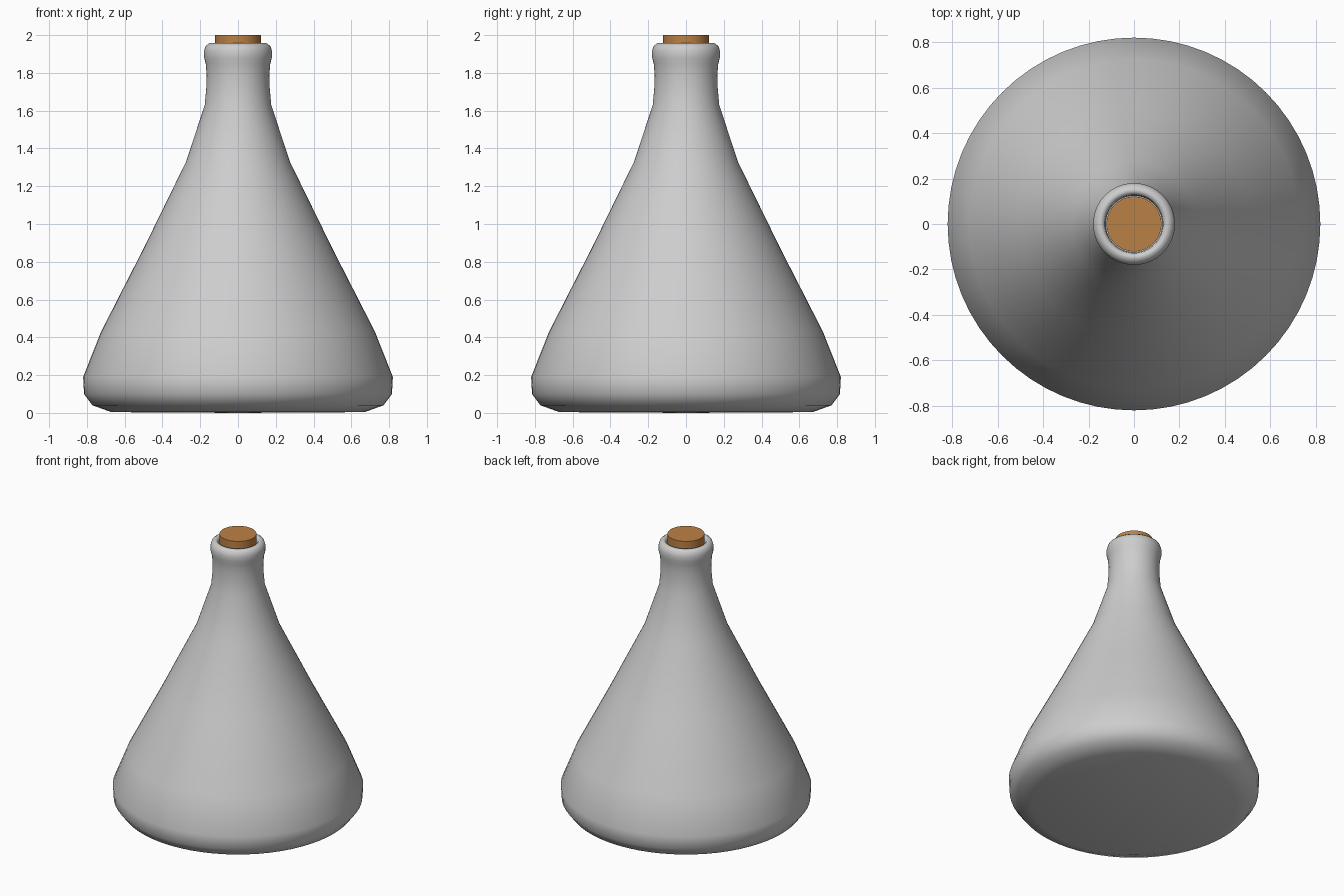
import bpy, bmesh, math

if "Cube" in bpy.data.objects:
    bpy.data.objects.remove(bpy.data.objects["Cube"])


def material(name, rgb):
    mat = bpy.data.materials.new(name)
    mat.diffuse_color = (*rgb, 1.0)
    mat.use_nodes = True
    mat.node_tree.nodes["Principled BSDF"].inputs["Base Color"].default_value = mat.diffuse_color
    return mat


def lathe(name, profile, mat, angle, segments=64):
    """Revolve an (radius, height) profile around the z axis."""
    bm = bmesh.new()
    verts = [bm.verts.new((r, 0, z)) for r, z in profile]
    edges = [bm.edges.new(pair) for pair in zip(verts, verts[1:])]
    bmesh.ops.spin(bm, geom=verts + edges, cent=(0, 0, 0), axis=(0, 0, 1),
                   angle=math.tau, steps=segments, use_duplicate=False)
    bmesh.ops.remove_doubles(bm, verts=bm.verts, dist=0.0005)
    bmesh.ops.recalc_face_normals(bm, faces=bm.faces)
    mesh = bpy.data.meshes.new(name)
    bm.to_mesh(mesh)
    bm.free()
    obj = bpy.data.objects.new(name, mesh)
    bpy.context.collection.objects.link(obj)
    mesh.materials.append(mat)
    bpy.ops.object.select_all(action='DESELECT')
    obj.select_set(True)
    bpy.context.view_layer.objects.active = obj
    bpy.ops.object.shade_smooth_by_angle(angle=math.radians(angle))
    return obj


glass = material("pale_grey_glass", (0.61, 0.61, 0.61))
cork = material("brown_cork", (0.50, 0.22, 0.06))

# Conical flask: rounded base, sloping shoulder, waisted neck, rolled lip, bore
lathe("flask", [
    (0, 0), (0.67, 0.004), (0.77, 0.04), (0.815, 0.10), (0.82, 0.19),
    (0.725, 0.43), (0.50, 0.87), (0.275, 1.33), (0.176, 1.63),
    (0.167, 1.73), (0.166, 1.79), (0.171, 1.85), (0.179, 1.88), (0.18, 1.915),
    (0.172, 1.942), (0.152, 1.957), (0.137, 1.955), (0.128, 1.94),
    (0.124, 1.90), (0.124, 1.70), (0, 1.70),
], glass, 60)

# Cork stopper seated in the bore
lathe("stopper", [(0, 1.71), (0.121, 1.71), (0.121, 2.0), (0, 2.0)], cork, 30)
